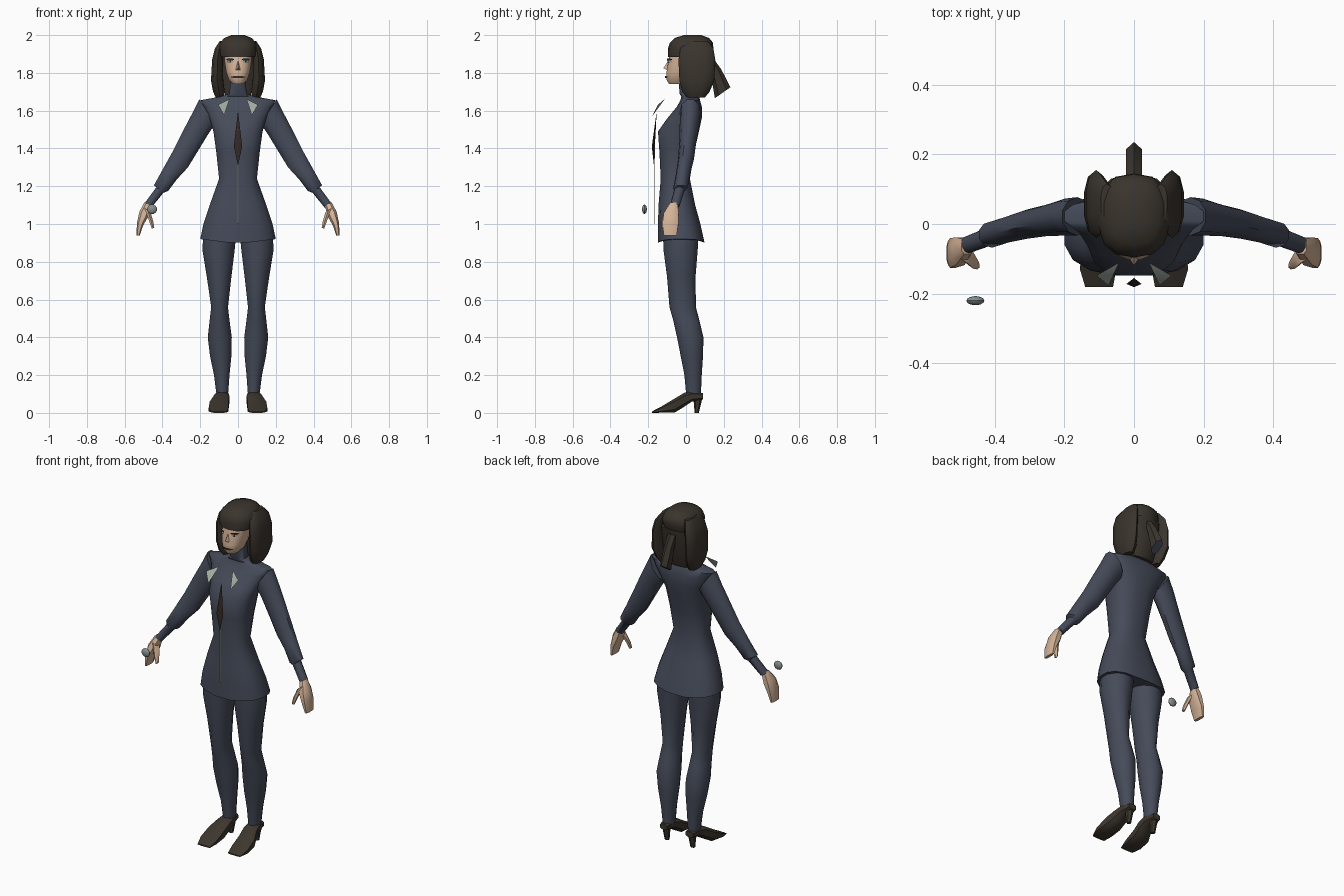
import bpy, bmesh, math
from mathutils import Vector


def material(name, col):
    m = bpy.data.materials.new(name)
    m.diffuse_color = (*col, 1)
    return m


NAVY = material("navy cloth", (0.060, 0.070, 0.100))
HAIR = material("dark brown hair", (0.042, 0.034, 0.026))
SHOE = material("brown leather", (0.046, 0.037, 0.027))
SKIN = material("skin", (0.66, 0.45, 0.31))
PALE = material("pale collar", (0.36, 0.41, 0.36))
GREY = material("watch grey", (0.24, 0.27, 0.27))
TIE = material("tie brown", (0.035, 0.023, 0.018))


def make(name, verts, faces, mat):
    bm = bmesh.new()
    vs = [bm.verts.new(v) for v in verts]
    for f in faces:
        bm.faces.new([vs[i] for i in f])
    bmesh.ops.recalc_face_normals(bm, faces=bm.faces)
    me = bpy.data.meshes.new(name)
    bm.to_mesh(me)
    bm.free()
    me.materials.append(mat)
    ob = bpy.data.objects.new(name, me)
    bpy.context.collection.objects.link(ob)
    return ob


def loft(name, sections, mat, n=12, power=2.0):
    """Skin closed superellipse rings; a section is (centre, half axis u, half axis v)."""
    verts, faces = [], []
    for c, u, v in sections:
        for i in range(n):
            a = 2 * math.pi * (i + 0.5) / n
            s, t = [math.copysign(abs(k) ** (2 / power), k) for k in (math.cos(a), math.sin(a))]
            s /= math.cos(math.pi / n) ** (2 / power)
            verts.append(Vector(c) + Vector(u) * s + Vector(v) * t)
    for r in range(len(sections) - 1):
        for i in range(n):
            j = (i + 1) % n
            faces.append((r * n + i, r * n + j, r * n + n + j, r * n + n + i))
    faces += [tuple(range(n)), tuple(range(len(verts) - n, len(verts)))]
    return make(name, verts, faces, mat)


def level(z, x0, x1, y0, y1):
    """Horizontal ring from its extents."""
    return ((x0 + x1) / 2, (y0 + y1) / 2, z), ((x1 - x0) / 2, 0, 0), (0, (y1 - y0) / 2, 0)


def slanted(x0, z0, x1, z1, y, ry):
    """Ring whose outer and inner edge points are given in the xz plane."""
    return ((x0 + x1) / 2, y, (z0 + z1) / 2), ((x0 - x1) / 2, 0, (z0 - z1) / 2), (0, ry, 0)


def flip(sections, s):
    return [tuple((s * p[0], p[1], p[2]) for p in sec) for sec in sections]


# Jacket with stand-up collar
jacket = loft("jacket", [level(z, -w, w, f, b) for z, w, f, b in (
    (0.92, 0.20, -0.15, 0.10), (1.0, 0.183, -0.15, 0.078), (1.1, 0.15, -0.147, 0.05),
    (1.24, 0.10, -0.135, 0.022), (1.38, 0.115, -0.142, 0.045), (1.49, 0.13, -0.15, 0.07),
    (1.56, 0.15, -0.10, 0.085), (1.62, 0.18, -0.05, 0.085), (1.655, 0.20, -0.03, 0.075),
    (1.675, 0.09, -0.025, 0.07), (1.69, 0.045, -0.035, 0.055), (1.78, 0.04, -0.04, 0.05))],
    NAVY, 16, 2.5)
for v in jacket.data.vertices:                      # hem dips at front and back
    if v.co.z < 0.95:
        v.co.z -= 0.025 * (1 - abs(v.co.x) / 0.2)

# Limbs, both sides
for s, side in ((-1, "right"), (1, "left")):
    loft(side + "_sleeve", flip([slanted(*p) for p in (
        (0.205, 1.66, 0.12, 1.53, 0.022, 0.055), (0.24, 1.59, 0.155, 1.48, 0.02, 0.053),
        (0.295, 1.485, 0.21, 1.39, 0.01, 0.045), (0.345, 1.385, 0.265, 1.30, 0.0, 0.042),
        (0.395, 1.295, 0.325, 1.235, -0.015, 0.038), (0.445, 1.205, 0.37, 1.175, -0.03, 0.038),
        (0.432, 1.195, 0.395, 1.165, -0.035, 0.028), (0.498, 1.105, 0.46, 1.085, -0.06, 0.026))], s),
        NAVY, 10)
    loft(side + "_hand", flip([slanted(*p) for p in (
        (0.495, 1.115, 0.46, 1.095, -0.065, 0.022), (0.522, 1.065, 0.475, 1.04, -0.078, 0.042),
        (0.535, 1.005, 0.503, 0.99, -0.083, 0.045), (0.538, 0.94, 0.52, 0.94, -0.083, 0.036))], s),
        SKIN, 8, 2.8)
    loft(side + "_thumb", flip([slanted(*p) for p in (
        (0.495, 1.085, 0.462, 1.06, -0.09, 0.022), (0.472, 1.02, 0.448, 1.01, -0.112, 0.017),
        (0.456, 0.975, 0.443, 0.98, -0.12, 0.01))], s), SKIN, 6)
    loft(side + "_trouser_leg", flip([level(*p) for p in (
        (0.94, 0.01, 0.185, -0.125, 0.07), (0.86, 0.018, 0.188, -0.122, 0.065),
        (0.72, 0.035, 0.165, -0.103, 0.053), (0.56, 0.053, 0.142, -0.09, 0.055),
        (0.49, 0.045, 0.15, -0.07, 0.073), (0.40, 0.033, 0.16, -0.05, 0.095),
        (0.30, 0.035, 0.148, -0.03, 0.092), (0.20, 0.045, 0.127, -0.01, 0.085),
        (0.09, 0.053, 0.113, 0.0, 0.08))], s), NAVY, 12)
    loft(side + "_shoe", flip([((x, y, (b + t) / 2), (w, 0, 0), (0, 0, (t - b) / 2))
         for y, x, w, b, t in (
        (0.09, 0.085, 0.024, 0.07, 0.105), (0.03, 0.085, 0.036, 0.058, 0.115),
        (-0.01, 0.088, 0.042, 0.03, 0.108), (-0.06, 0.1, 0.05, 0.0, 0.078),
        (-0.13, 0.103, 0.052, 0.0, 0.035), (-0.18, 0.1, 0.04, 0.0, 0.008))], s), SHOE, 8, 3)
    loft(side + "_heel", flip([level(*p) for p in (
        (0.095, 0.06, 0.11, 0.035, 0.09), (0.05, 0.068, 0.102, 0.042, 0.08),
        (0.0, 0.073, 0.097, 0.045, 0.068))], s), SHOE, 6)

    # Side lock of hair
    loft(side + "_hair_lock", flip([level(*p) for p in (
        (1.67, 0.075, 0.118, 0.005, 0.10), (1.70, 0.07, 0.132, -0.02, 0.125),
        (1.76, 0.078, 0.143, -0.035, 0.15), (1.87, 0.08, 0.137, -0.04, 0.155),
        (1.93, 0.075, 0.122, -0.03, 0.145), (1.97, 0.06, 0.095, 0.01, 0.115))], s), HAIR, 10, 2.4)

    # Floating collar point
    tri = [Vector(p) for p in ((0.045, -0.115, 1.66), (0.105, -0.15, 1.63), (0.073, -0.177, 1.575))]
    back = Vector((0, 0.003, 0.002))
    make(side + "_collar_point", [Vector((s * p.x, p.y, p.z)) for p in tri + [q + back for q in tri]],
         [(0, 1, 2), (3, 4, 5), (0, 1, 4, 3), (1, 2, 5, 4), (2, 0, 3, 5)], PALE)

# Head
loft("face", [level(z, -w, w, f, b) for z, w, f, b in (
    (1.74, 0.028, -0.09, 0.0), (1.765, 0.05, -0.105, 0.03), (1.80, 0.062, -0.105, 0.05),
    (1.86, 0.071, -0.095, 0.06), (1.92, 0.073, -0.085, 0.07))], SKIN, 16, 2.4)
make("nose", [(-0.013, -0.10, 1.815), (0.013, -0.10, 1.815), (0, -0.12, 1.825), (0, -0.094, 1.865)],
     [(0, 1, 2), (1, 3, 2), (3, 0, 2), (0, 3, 1)], SKIN)


def face_patch(name, x0, x1, z0, z1, front, width, mat):
    """Thin curved strip that follows the front of the face."""
    verts = []
    for i in range(5):
        x = x0 + (x1 - x0) * i / 4
        depth = (front + 0.025) * (1 - (abs(x) / width) ** 2.4) ** (1 / 2.4) - 0.029
        taper = 0.35 if i in (0, 4) else 1
        mid, h = (z0 + z1) / 2, (z1 - z0) / 2 * taper
        verts += [(x, depth, mid - h), (x, depth, mid + h)]
    make(name, verts, [(2 * i, 2 * i + 2, 2 * i + 3, 2 * i + 1) for i in range(4)], mat)


for s, side in ((-1, "right"), (1, "left")):
    face_patch(side + "_eye", s * 0.025, s * 0.058, 1.853, 1.868, -0.097, 0.071, PALE)
    face_patch(side + "_eyelid", s * 0.02, s * 0.062, 1.866, 1.876, -0.099, 0.072, TIE)
    face_patch(side + "_pupil", s * 0.037, s * 0.046, 1.854, 1.868, -0.1, 0.072, TIE)
face_patch("mouth", -0.036, 0.036, 1.772, 1.784, -0.107, 0.058, TIE)

# Hair
loft("hair_cap", [level(z, -w, w, f, b) for z, w, f, b in (
    (1.885, 0.094, -0.094, 0.13), (1.93, 0.102, -0.096, 0.145), (1.96, 0.095, -0.085, 0.143),
    (1.985, 0.072, -0.06, 0.122), (2.0, 0.035, -0.01, 0.08))], HAIR, 14, 2.5)
loft("back_hair", [level(z, -w, w, f, b) for z, w, f, b in (
    (1.67, 0.065, 0.045, 0.09), (1.76, 0.085, 0.03, 0.125), (1.90, 0.095, 0.02, 0.14))], HAIR, 10, 2.5)
tail = loft("ponytail", [((0, y, z), (0.023, 0, 0), (0, dy, dz)) for y, z, dy, dz in (
    (0.13, 1.868, 0.014, 0.01), (0.16, 1.80, 0.027, 0.018), (0.194, 1.695, 0.041, 0.029))], HAIR, 6)
tail.data.materials.append(NAVY)
for f in tail.data.polygons:                        # dark blue band under the tail
    if len(f.vertices) == 6 and f.center.z < 1.75:
        f.material_index = 1


# Tie, zip and watch
make("tie", [(0, -0.155, 1.6), (0.022, -0.172, 1.41), (0, -0.17, 1.31), (-0.022, -0.172, 1.41),
             (0, -0.181, 1.41)],
     [(0, 1, 4), (1, 2, 4), (2, 3, 4), (3, 0, 4), (0, 3, 2, 1)], TIE)
loft("zip", [level(1.0, -0.004, 0.004, -0.168, -0.163), level(1.5, -0.004, 0.004, -0.168, -0.163)],
     GREY, 4)
loft("watch", [((-0.455, -0.22 - 0.013 * math.cos(a), 1.078),
                (0.026 * math.sin(a), 0, 0), (0, 0, 0.026 * math.sin(a)))
               for a in (0.15, 0.6, 1.1, 1.57, 2.04, 2.54, 2.99)], GREY, 12)

# Smooth shading with sharp creases kept
bpy.ops.object.select_all(action='SELECT')
bpy.context.view_layer.objects.active = jacket
bpy.ops.object.shade_smooth_by_angle(angle=math.radians(45))
